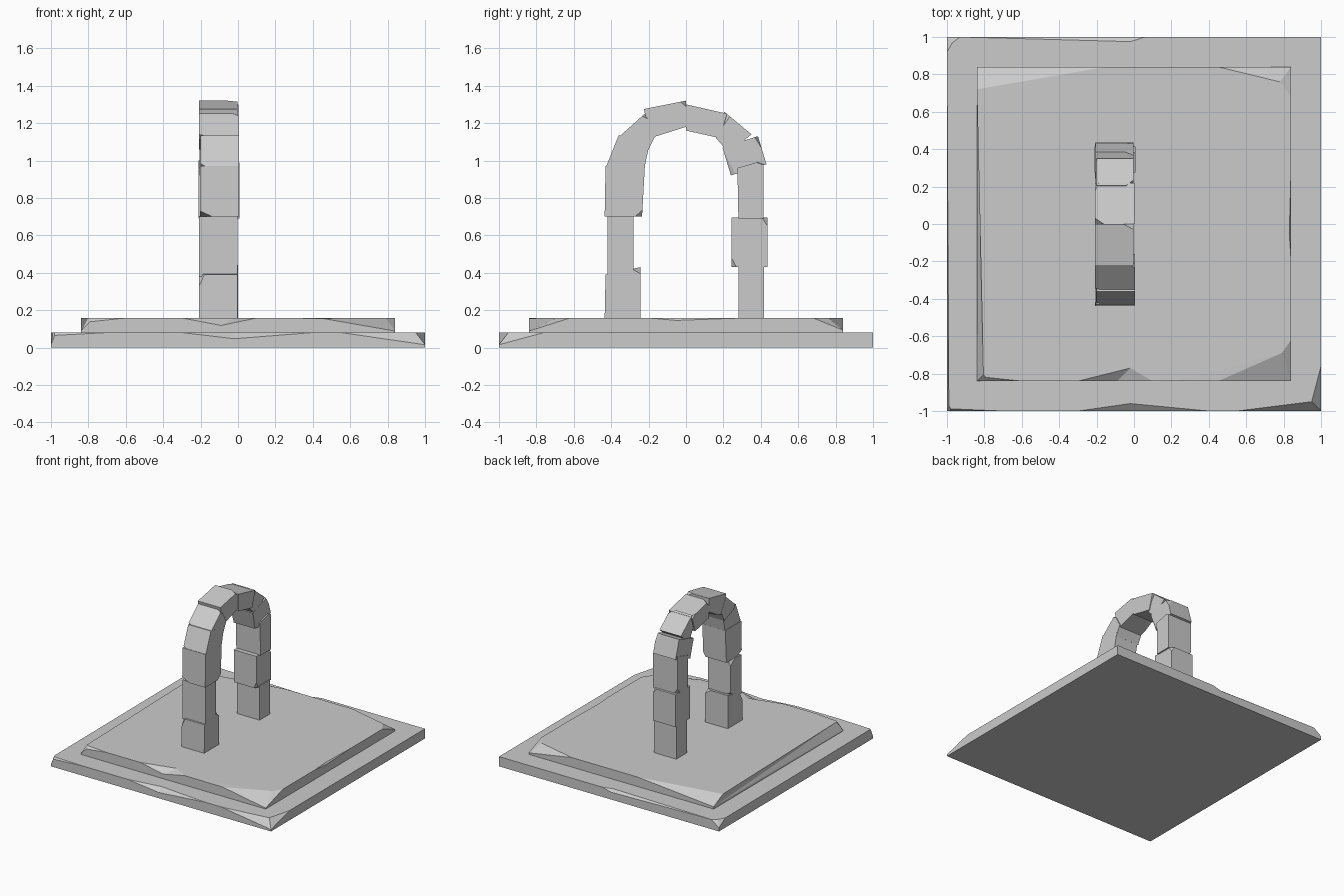
import bpy, bmesh, random
from mathutils import Vector

if "Cube" in bpy.data.objects:
    bpy.data.objects.remove(bpy.data.objects["Cube"])

random.seed(4)


def finish(bm, name):
    bmesh.ops.remove_doubles(bm, verts=bm.verts, dist=0.0005)
    bmesh.ops.recalc_face_normals(bm, faces=bm.faces)
    mesh = bpy.data.meshes.new(name)
    bm.to_mesh(mesh)
    bm.free()
    ob = bpy.data.objects.new(name, mesh)
    bpy.context.collection.objects.link(ob)
    return ob


def slab(name, half, z0, z1, rim):
    """Worn slab: each rim point is (x, y, drop of side edge, inward shift x, y)."""
    bm = bmesh.new()
    low = [bm.verts.new((x, y, z0)) for x, y, d, ix, iy in rim]
    mid = [bm.verts.new((x, y, z1 - d)) for x, y, d, ix, iy in rim]
    top = [bm.verts.new((x + ix, y + iy, z1)) for x, y, d, ix, iy in rim]
    n = len(rim)
    for i in range(n):
        j = (i + 1) % n
        bm.faces.new((low[i], low[j], mid[j], mid[i]))
        # triangulated chip facets
        bm.faces.new((mid[i], mid[j], top[j]))
        bm.faces.new((mid[i], top[j], top[i]))
    bm.faces.new(low[::-1])
    bm.faces.new(top)
    return finish(bm, name)


def block(name, outline, chips=2):
    """Arch stone: side outline (y, z) given thickness in x, corners knocked off."""
    bm = bmesh.new()
    x0, x1 = -0.205 + random.uniform(-.008, .006), random.uniform(-.004, .008)
    a = [bm.verts.new((x0, y, z)) for y, z in outline]
    b = [bm.verts.new((x1, y, z)) for y, z in outline]
    n = len(outline)
    bm.faces.new(a[::-1])
    bm.faces.new(b)
    for i in range(n):
        j = (i + 1) % n
        bm.faces.new((a[i], a[j], b[j], b[i]))
    centre = sum((v.co for v in bm.verts), Vector()) / len(bm.verts)
    corners = [v.co.copy() for v in bm.verts]
    for c in random.sample(corners, chips):
        d = c - centre
        normal = Vector([(1 if k > 0 else -1) * random.uniform(.25, 1) for k in d])
        co = c - normal.normalized() * random.uniform(.012, .028)
        cut = bmesh.ops.bisect_plane(bm, geom=bm.verts[:] + bm.edges[:] + bm.faces[:],
                                     plane_co=co, plane_no=normal, clear_outer=True)
        edges = [e for e in cut['geom_cut'] if isinstance(e, bmesh.types.BMEdge)]
        bmesh.ops.holes_fill(bm, edges=edges)
    return finish(bm, name)


# Two stepped slabs with chipped rims
slab("base_slab", 1, 0, .08, [
    (-1, -1, .065, .01, .03), (-.98, -1, .015, 0, .012), (-.7, -1, 0, 0, 0),
    (-.3, -1, 0, 0, 0), (-.02, -1, .033, 0, .04), (.4, -1, 0, 0, 0),
    (.55, -1, 0, 0, 0), (1, -1, .065, -.05, .05), (1, -.76, 0, 0, 0),
    (1, 1, 0, 0, 0), (.06, 1, 0, 0, 0), (-.02, 1, .02, 0, -.025),
    (-.93, 1, 0, 0, 0), (-1, 1, .05, .03, -.03), (-1, .92, 0, 0, 0)])
slab("upper_slab", .84, .08, .158, [
    (-.84, -.84, .07, .035, .035), (-.79, -.84, .02, 0, .02), (-.6, -.84, 0, 0, 0),
    (-.3, -.84, 0, 0, 0), (-.09, -.84, .04, .07, .07), (.1, -.84, 0, 0, 0),
    (.45, -.84, .002, -.2, .005), (.84, -.84, .07, -.05, .15), (.84, -.62, 0, 0, 0),
    (.84, -.2, 0, 0, 0), (.84, -.05, .013, -.01, 0), (.84, .3, 0, 0, 0),
    (.84, .68, 0, 0, 0), (.84, .84, .065, -.06, -.08), (.45, .84, 0, 0, 0),
    (-.15, .84, 0, 0, 0), (-.84, .84, .06, 0, -.12)])

# Stones of the arch, front foot over the crown to the back foot
stones = {
    "front_foot": [(-.435, .158), (-.243, .158), (-.243, .43), (-.43, .39)],
    "front_leg": [(-.42, .38), (-.28, .40), (-.28, .705), (-.42, .70)],
    "front_upper_leg": [(-.435, .70), (-.235, .70), (-.22, .97), (-.43, .97)],
    "front_spring": [(-.43, .96), (-.225, .95), (-.19, 1.11), (-.36, 1.135)],
    "front_shoulder": [(-.36, 1.125), (-.2, 1.06), (-.16, 1.14), (-.22, 1.25)],
    "front_crown": [(-.225, 1.275), (-.19, 1.12), (0, 1.18), (0, 1.32)],
    "back_crown": [(0, 1.30), (0, 1.16), (.18, 1.12), (.22, 1.25)],
    "back_shoulder": [(.205, 1.26), (.16, 1.12), (.23, 1.04), (.35, 1.14)],
    "back_spring": [(.385, 1.13), (.195, 1.07), (.24, .92), (.43, .98)],
    "back_upper_leg": [(.28, .69), (.415, .69), (.415, 1.0), (.275, .96)],
    "back_leg": [(.243, .43), (.435, .43), (.435, .695), (.243, .695)],
    "back_foot": [(.28, .158), (.417, .158), (.417, .44), (.28, .44)],
}
for name, outline in stones.items():
    block(name, outline, 0 if name == "back_foot" else 2)
